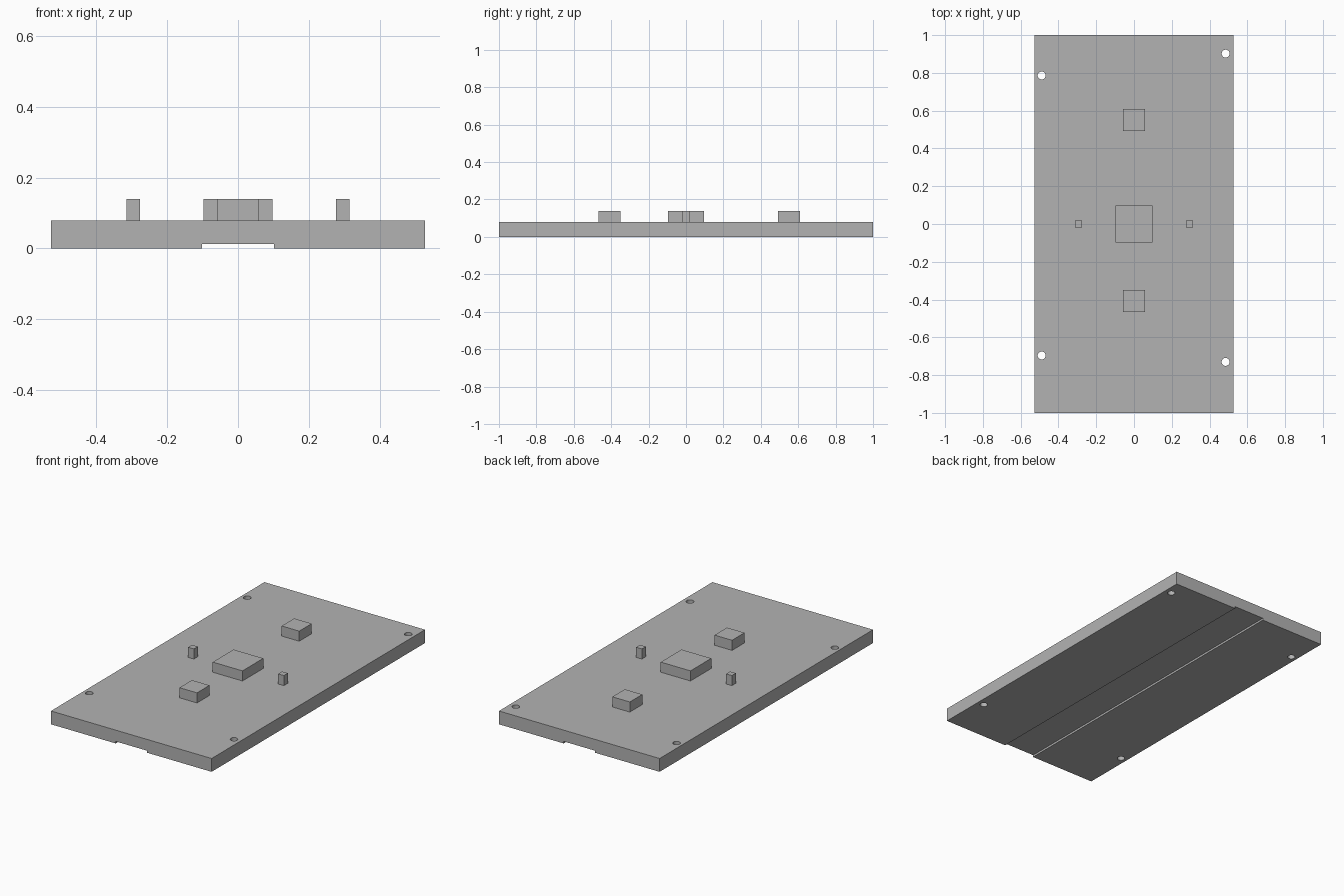
import bpy
from mathutils import Vector

cube = bpy.data.objects.get("Cube")
if cube:
    bpy.data.objects.remove(cube, do_unlink=True)

# Single grey material
GREY = (0.45, 0.45, 0.45, 1)
grey = bpy.data.materials.new("plain grey")
grey.use_nodes = True
grey.diffuse_color = GREY
grey.node_tree.nodes["Principled BSDF"].inputs["Base Color"].default_value = GREY

HALF_WIDTH, PLATE_TOP, BLOCK_TOP = 0.527, 0.079, 0.139
GROOVE_HALF, GROOVE_DEPTH = 0.102, 0.012


def finish(obj, name):
    obj.name = obj.data.name = name
    obj.data.materials.clear()
    obj.data.materials.append(grey)
    return obj


def block(name, x, y, sx, sy):
    """Upright block standing on the plate."""
    height = BLOCK_TOP - PLATE_TOP
    bpy.ops.mesh.primitive_cube_add(size=1, location=(x, y, PLATE_TOP + height / 2))
    obj = bpy.context.object
    for v in obj.data.vertices:
        v.co *= Vector((sx, sy, height))
    return finish(obj, name)


# Base plate: grooved cross-section extruded along its length
right_half = [(HALF_WIDTH, PLATE_TOP), (HALF_WIDTH, 0),
              (GROOVE_HALF, 0), (GROOVE_HALF, GROOVE_DEPTH)]
profile = right_half + [(-x, z) for x, z in reversed(right_half)]
n = len(profile)
verts = [(x, y, z) for y in (-1, 1) for x, z in profile]
faces = [tuple(reversed(range(n))), tuple(range(n, 2 * n))]
faces += [(i, (i + 1) % n, (i + 1) % n + n, i + n) for i in range(n)]
mesh = bpy.data.meshes.new("base_plate")
mesh.from_pydata(verts, [], faces)
plate = bpy.data.objects.new("base_plate", mesh)
bpy.context.collection.objects.link(plate)
finish(plate, "base_plate")

# Consistent outward normals
bpy.context.view_layer.objects.active = plate
plate.select_set(True)
bpy.ops.object.mode_set(mode='EDIT')
bpy.ops.mesh.select_all(action='SELECT')
bpy.ops.mesh.normals_make_consistent(inside=False)
bpy.ops.object.mode_set(mode='OBJECT')

# Corner screw holes drilled through the plate
holes = {"back_right": (-0.489, 0.786), "back_left": (0.485, 0.902),
         "front_right": (-0.489, -0.696), "front_left": (0.485, -0.73)}
for corner, (x, y) in holes.items():
    bpy.ops.mesh.primitive_cylinder_add(vertices=32, radius=0.021, depth=0.4,
                                        location=(x, y, 0.04))
    cutter = finish(bpy.context.object, corner + "_hole_cutter")
    cut = plate.modifiers.new(corner + "_hole", 'BOOLEAN')
    cut.object, cut.operation, cut.solver = cutter, 'DIFFERENCE', 'EXACT'
    bpy.context.view_layer.objects.active = plate
    bpy.ops.object.modifier_apply(modifier=cut.name)
    bpy.data.objects.remove(cutter, do_unlink=True)

# Blocks along the centre line and the two side pegs
block("centre_block", 0, 0, 0.195, 0.195)
block("front_block", 0, -0.408, 0.115, 0.117)
block("back_block", 0, 0.55, 0.115, 0.117)
for side, name in ((-1, "right_peg"), (1, "left_peg")):
    block(name, side * 0.295, 0, 0.037, 0.037)
